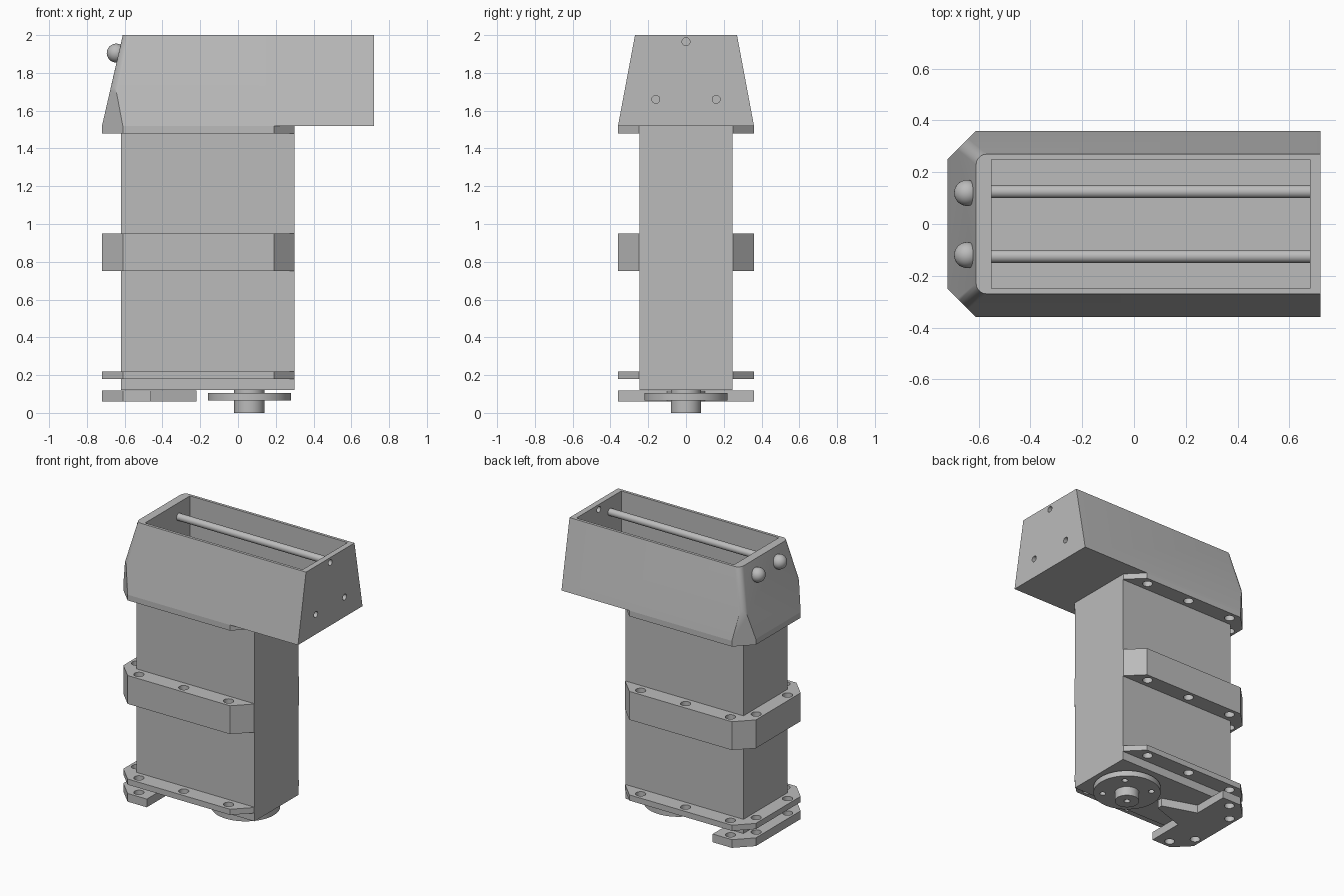
import bpy, bmesh, math
from mathutils import Vector, Matrix

if "Cube" in bpy.data.objects:
    bpy.data.objects.remove(bpy.data.objects["Cube"])

GREY = (0.5, 0.5, 0.5, 1)
grey = bpy.data.materials.new("plain_grey")
grey.use_nodes = True
grey.diffuse_color = GREY
grey.node_tree.nodes["Principled BSDF"].inputs["Base Color"].default_value = GREY


def finish(name, bm):
    """Turn a bmesh into a smooth-shaded object with sharp edges kept."""
    bmesh.ops.recalc_face_normals(bm, faces=bm.faces[:])
    mesh = bpy.data.meshes.new(name)
    bm.to_mesh(mesh)
    bm.free()
    mesh.materials.append(grey)
    obj = bpy.data.objects.new(name, mesh)
    bpy.context.collection.objects.link(obj)
    smooth(mesh)
    return obj


def smooth(mesh):
    for p in mesh.polygons:
        p.use_smooth = True
    mesh.set_sharp_from_angle(angle=math.radians(30))


def loft(bm, low, high, z0, z1):
    """Solid between two outlines with the same number of corners."""
    a = [bm.verts.new((x, y, z0)) for x, y in low]
    b = [bm.verts.new((x, y, z1)) for x, y in high]
    bm.faces.new(a[::-1])
    bm.faces.new(b)
    for i in range(len(a)):
        j = (i + 1) % len(a)
        bm.faces.new((a[i], a[j], b[j], b[i]))


def prism(name, outline, z0, z1):
    bm = bmesh.new()
    loft(bm, outline, outline, z0, z1)
    return finish(name, bm)


def rect(x0, x1, y):
    return [(x0, -y), (x1, -y), (x1, y), (x0, y)]


def mirrored(half):
    """Close an outline given for y < 0 by mirroring it across y = 0."""
    return half + [(x, -y) for x, y in reversed(half)]


def rods(name, starts, r, length, axis="Z", sides=24):
    """One object made of equal cylinders running along an axis."""
    bm = bmesh.new()
    turn = Matrix.Rotation(math.pi / 2, 4, "Y") if axis == "X" else Matrix()
    step = Vector((length / 2, 0, 0) if axis == "X" else (0, 0, length / 2))
    for s in starts:
        bmesh.ops.create_cone(bm, cap_ends=True, segments=sides, radius1=r, radius2=r,
                              depth=length, matrix=Matrix.Translation(Vector(s) + step) @ turn)
    return finish(name, bm)


def cut(obj, cutter):
    """Subtract a cutter and bake the result."""
    mod = obj.modifiers.new("cut", "BOOLEAN")
    mod.operation, mod.solver, mod.object = "DIFFERENCE", "EXACT", cutter
    cutter.hide_render = True
    dg = bpy.context.evaluated_depsgraph_get()
    mesh = bpy.data.meshes.new_from_object(obj.evaluated_get(dg))
    obj.modifiers.clear()
    obj.data = mesh
    smooth(mesh)
    bpy.data.objects.remove(cutter)


# Housing: two stacked halves with a fine seam
prism("lower_housing", rect(-0.62, 0.30, 0.245), 0.12, 0.848)
prism("upper_housing", rect(-0.62, 0.30, 0.245), 0.852, 1.53)

# Bolted flanges with chamfered corners
flange = mirrored([(-0.72, -0.25), (-0.61, -0.36), (0.19, -0.36), (0.30, -0.25)])
end_holes = [(-0.67, s * 0.175) for s in (-1, 1)]
side_holes = [(x, s * 0.305) for x in (-0.56, -0.21, 0.14) for s in (-1, 1)]
for name, z0, z1 in (("bottom_flange", 0.18, 0.22), ("middle_flange_lower", 0.75, 0.85),
                     ("middle_flange_upper", 0.85, 0.95), ("top_flange", 1.48, 1.52)):
    obj = prism(name, flange, z0, z1)
    cut(obj, rods("hole_cutter", [(x, y, z0 - 0.05) for x, y in end_holes + side_holes],
                  0.033, z1 - z0 + 0.1))

# Foot plate with a pointed tab towards the turntable
foot = prism("foot_plate", mirrored([(-0.72, -0.25), (-0.61, -0.36), (-0.46, -0.36),
                                     (-0.46, -0.1), (-0.22, -0.02)]), 0.06, 0.118)
cut(foot, rods("hole_cutter", [(x, y, 0) for x, y in end_holes + side_holes[:2]], 0.033, 0.2))

# Output disc and hub under the housing
AXIS = 0.06
disc = rods("output_disc", [(AXIS, 0, 0.065)], 0.22, 0.04, sides=64)
ring = [(AXIS + 0.16 * math.cos(a), 0.16 * math.sin(a), 0)
        for a in (math.pi / 4 + k * math.pi / 2 for k in range(4))]
cut(disc, rods("hole_cutter", ring, 0.02, 0.2))
hub = rods("output_hub", [(AXIS, 0, 0)], 0.08, 0.125, sides=40)
cut(hub, rods("hole_cutter", [(AXIS, 0, -0.05)], 0.02, 0.1))

# Tapered hopper: slanted left end, rounded upper corners, vertical chamfers below
bm = bmesh.new()
loft(bm, [(-0.72, -0.36), (0.72, -0.36), (0.72, 0.36), (-0.72, 0.36)],
     [(-0.61, -0.27), (0.72, -0.27), (0.72, 0.27), (-0.61, 0.27)], 1.52, 2.0)
corners = [e for e in bm.edges if all(v.co.x < 0 for v in e.verts)
           and abs(e.verts[0].co.z - e.verts[1].co.z) > 0.1]
bmesh.ops.bevel(bm, geom=corners, offset=0.04, segments=5, profile=0.5, affect="EDGES")
for s in (-1, 1):
    cutting = bmesh.ops.bisect_plane(bm, geom=bm.verts[:] + bm.edges[:] + bm.faces[:],
                                     plane_co=(-0.72, s * 0.25, 0), plane_no=(-1, s, 0),
                                     clear_outer=True)
    rim = [e for e in cutting["geom_cut"] if isinstance(e, bmesh.types.BMEdge)]
    bmesh.ops.holes_fill(bm, edges=[e for e in bm.edges if e.is_boundary] or rim, sides=0)
hopper = finish("hopper", bm)
cut(hopper, prism("cavity_cutter", rect(-0.55, 0.68, 0.25), 1.55, 2.1))
cut(hopper, rods("hole_cutter", [(0.6, 0, 1.965), (0.6, -0.16, 1.66), (0.6, 0.16, 1.66)],
                 0.021, 0.2, "X"))

# Cross rods inside the hopper and their domed ends outside
rods("hopper_rods", [(-0.56, s * 0.125, 1.9) for s in (-1, 1)], 0.025, 1.25, "X")
bm = bmesh.new()
for s in (-1, 1):
    bmesh.ops.create_uvsphere(bm, u_segments=32, v_segments=16, radius=0.05,
                              matrix=Matrix.Translation((-0.645, s * 0.12, 1.905)))
finish("domed_rod_ends", bm)

# Drive details on the hopper floor
rods("floor_disc", [(AXIS, 0, 1.545)], 0.243, 0.009, sides=64)
cap = rods("floor_cap", [(AXIS, 0, 1.55)], 0.085, 0.008, sides=40)
cut(cap, rods("hole_cutter", [(AXIS, 0, 1.5)], 0.02, 0.1))
rods("floor_screws", [(AXIS - 0.14, 0.1, 1.55), (AXIS + 0.14, -0.1, 1.55)], 0.042, 0.007)
